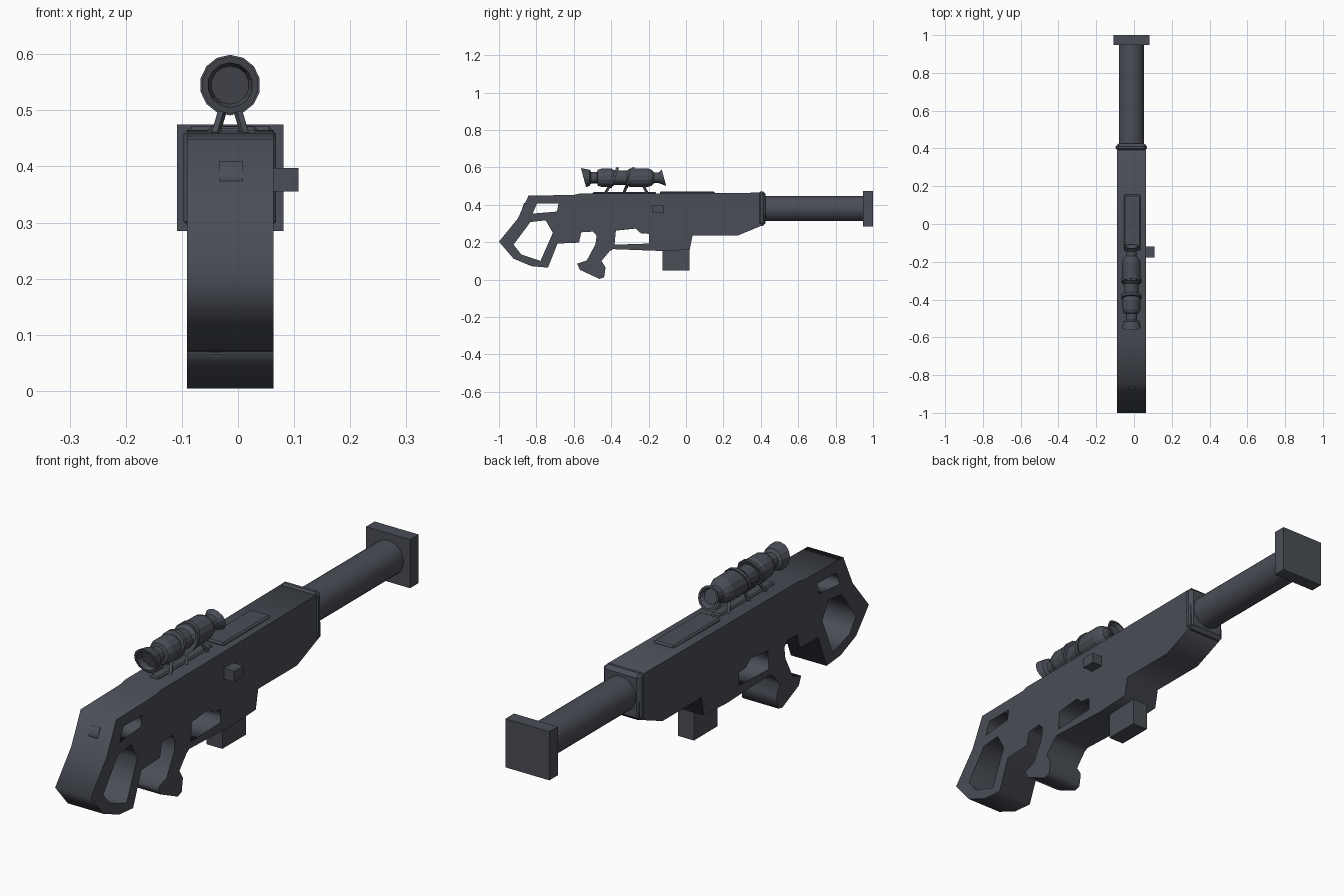
import bpy, bmesh, math
from mathutils import Matrix, Vector

if "Cube" in bpy.data.objects:
    bpy.data.objects.remove(bpy.data.objects["Cube"])

CX = -0.014          # centre line of the rifle
ZS = 0.545           # scope axis height

mat = bpy.data.materials.new("slate grey")
mat.diffuse_color = (0.068, 0.075, 0.093, 1)
mat.use_nodes = True
mat.node_tree.nodes["Principled BSDF"].inputs["Base Color"].default_value = mat.diffuse_color


def finish(name, me):
    me.materials.clear()
    me.materials.append(mat)
    ob = bpy.data.objects.new(name, me)
    bpy.context.collection.objects.link(ob)
    return ob


def from_bm(name, bm):
    bmesh.ops.recalc_face_normals(bm, faces=bm.faces)
    me = bpy.data.meshes.new(name)
    bm.to_mesh(me)
    bm.free()
    return finish(name, me)


def extrude_profile(name, loops, x0, x1):
    """Extrude y/z outlines (first outer, rest holes) between x0 and x1."""
    cu = bpy.data.curves.new(name + "_outline", 'CURVE')
    cu.dimensions = '2D'
    cu.fill_mode = 'BOTH'
    cu.extrude = (x1 - x0) / 2
    for pts in loops:
        sp = cu.splines.new('POLY')
        sp.points.add(len(pts) - 1)
        for p, (y, z) in zip(sp.points, pts):
            p.co = (y, z, 0, 1)
        sp.use_cyclic_u = True
    tmp = bpy.data.objects.new(name + "_outline", cu)
    bpy.context.collection.objects.link(tmp)
    dg = bpy.context.evaluated_depsgraph_get()
    me = bpy.data.meshes.new_from_object(tmp.evaluated_get(dg))
    bpy.data.objects.remove(tmp)
    # local x -> y, local y -> z, local z -> x
    me.transform(Matrix(((0, 0, 1, (x0 + x1) / 2), (1, 0, 0, 0), (0, 1, 0, 0), (0, 0, 0, 1))))
    me.name = name
    bm = bmesh.new()
    bm.from_mesh(me)
    bmesh.ops.remove_doubles(bm, verts=bm.verts, dist=1e-5)
    bpy.data.meshes.remove(me)
    return from_bm(name, bm)


def box(name, x, y, z, bevel=0):
    bm = bmesh.new()
    bmesh.ops.create_cube(bm, size=1)
    for v in bm.verts:
        v.co = [r[0] + (c + 0.5) * (r[1] - r[0]) for c, r in zip(v.co, (x, y, z))]
    if bevel:
        bmesh.ops.bevel(bm, geom=bm.edges[:], offset=bevel, segments=1, affect='EDGES')
    return from_bm(name, bm)


def lathe(name, profile, sides, zc, cx=CX, shear=None):
    """Revolve (y, radius) points about an axis along y; shear slants some rings."""
    bm = bmesh.new()
    rings = []
    for y, r in profile:
        ring = []
        for i in range(sides):
            a = 2 * math.pi * (i + 0.5) / sides
            dz = r * math.sin(a)
            ring.append(bm.verts.new((cx + r * math.cos(a), y - (shear(y) if shear else 0) * dz, zc + dz)))
        rings.append(ring)
    for a, b in zip(rings, rings[1:]):
        for i in range(sides):
            j = (i + 1) % sides
            bm.faces.new((a[i], a[j], b[j], b[i]))
    bm.faces.new(rings[0])
    bm.faces.new(rings[-1])
    return from_bm(name, bm)


def strut(name, p, q, w):
    """Square bar between two points."""
    p, q = Vector(p), Vector(q)
    bm = bmesh.new()
    m = Matrix.Translation((p + q) / 2) @ (q - p).to_track_quat('Z', 'Y').to_matrix().to_4x4()
    bmesh.ops.create_cube(bm, size=1, matrix=m @ Matrix.Diagonal((w, w, (q - p).length, 1)))
    return from_bm(name, bm)


# Receiver, grip and skeleton stock in one slab with through holes
outline = [(-0.842, 0.449), (-0.60, 0.453), (-0.57, 0.46), (0.0, 0.462), (0.40, 0.465),
           (0.415, 0.45), (0.42, 0.295), (0.275, 0.235), (0.035, 0.235), (0.02, 0.16),
           (-0.125, 0.153), (-0.39, 0.163), (-0.408, 0.152), (-0.452, 0.10), (-0.43, 0.065),
           (-0.438, 0.012), (-0.463, 0.004), (-0.567, 0.052), (-0.582, 0.085), (-0.53, 0.103),
           (-0.484, 0.19), (-0.478, 0.235), (-0.497, 0.257), (-0.56, 0.253), (-0.572, 0.198),
           (-0.687, 0.193), (-0.738, 0.064), (-0.826, 0.072), (-0.922, 0.112), (-1.0, 0.203),
           (-0.90, 0.326)]
stock_hole = [(-0.832, 0.308), (-0.75, 0.317), (-0.712, 0.25), (-0.778, 0.10), (-0.88, 0.134), (-0.922, 0.187)]
upper_hole = [(-0.797, 0.406), (-0.682, 0.406), (-0.69, 0.364), (-0.82, 0.353)]
trigger_hole = [(-0.375, 0.262), (-0.27, 0.273), (-0.24, 0.247), (-0.197, 0.245), (-0.197, 0.193), (-0.382, 0.187)]
extrude_profile("receiver_and_stock", [outline, stock_hole, upper_hole, trigger_hole], -0.091, 0.063)

# Chamfered collar at the front of the receiver
box("front_collar", (-0.097, 0.068), (0.385, 0.425), (0.288, 0.472), 0.014)

# Barrel and square muzzle block
lathe("barrel", [(0.40, 0.067), (0.96, 0.067)], 32, 0.38)
box("muzzle_block", (-0.109, 0.081), (0.947, 1.0), (0.285, 0.475))

# Magazine, side knob, top cover, rear butt plate
box("magazine", (-0.048, 0.02), (-0.125, 0.02), (0.05, 0.24))
box("side_knob", (0.05, 0.108), (-0.178, -0.12), (0.355, 0.397))
box("top_cover", (-0.054, 0.035), (-0.14, 0.155), (0.45, 0.471), 0.006)
extrude_profile("butt_plate", [[(-0.885, 0.35), (-0.866, 0.41), (-0.855, 0.41), (-0.87, 0.35)]], -0.033, 0.008)

# Scope rail
box("scope_rail", (-0.034, 0.006), (-0.50, -0.16), (0.45, 0.468), 0.005)


# Scope: one lathe with hollow, slanted ends
def slant(y):
    return 0.27 if y < -0.52 or y > -0.135 else 0


lathe("scope", [(-0.525, 0.034), (-0.548, 0.04), (-0.548, 0.051), (-0.515, 0.043), (-0.508, 0.03), (-0.475, 0.03),
                (-0.472, 0.042), (-0.45, 0.05), (-0.40, 0.05), (-0.38, 0.038), (-0.315, 0.038),
                (-0.30, 0.05), (-0.205, 0.05), (-0.185, 0.043), (-0.17, 0.029), (-0.145, 0.029),
                (-0.118, 0.044), (-0.118, 0.036), (-0.134, 0.028)], 14, ZS, shear=slant)

# Slanted clamp rings around the scope tube
for i, y in enumerate((-0.385, -0.30)):
    lathe(f"scope_ring_{i + 1}", [(y - 0.008, 0.04), (y - 0.008, 0.054), (y + 0.008, 0.054), (y + 0.008, 0.04)],
          14, ZS, shear=lambda _: -0.35)

# Splayed mounting legs, in pairs
for i, (y0, y1) in enumerate(((-0.435, -0.405), (-0.335, -0.315), (-0.205, -0.23))):
    for side, s in (("left", -1), ("right", 1)):
        strut(f"scope_leg_{i + 1}_{side}", (CX + s * 0.026, y0, 0.458), (CX + s * 0.012, y1, 0.505), 0.011)
